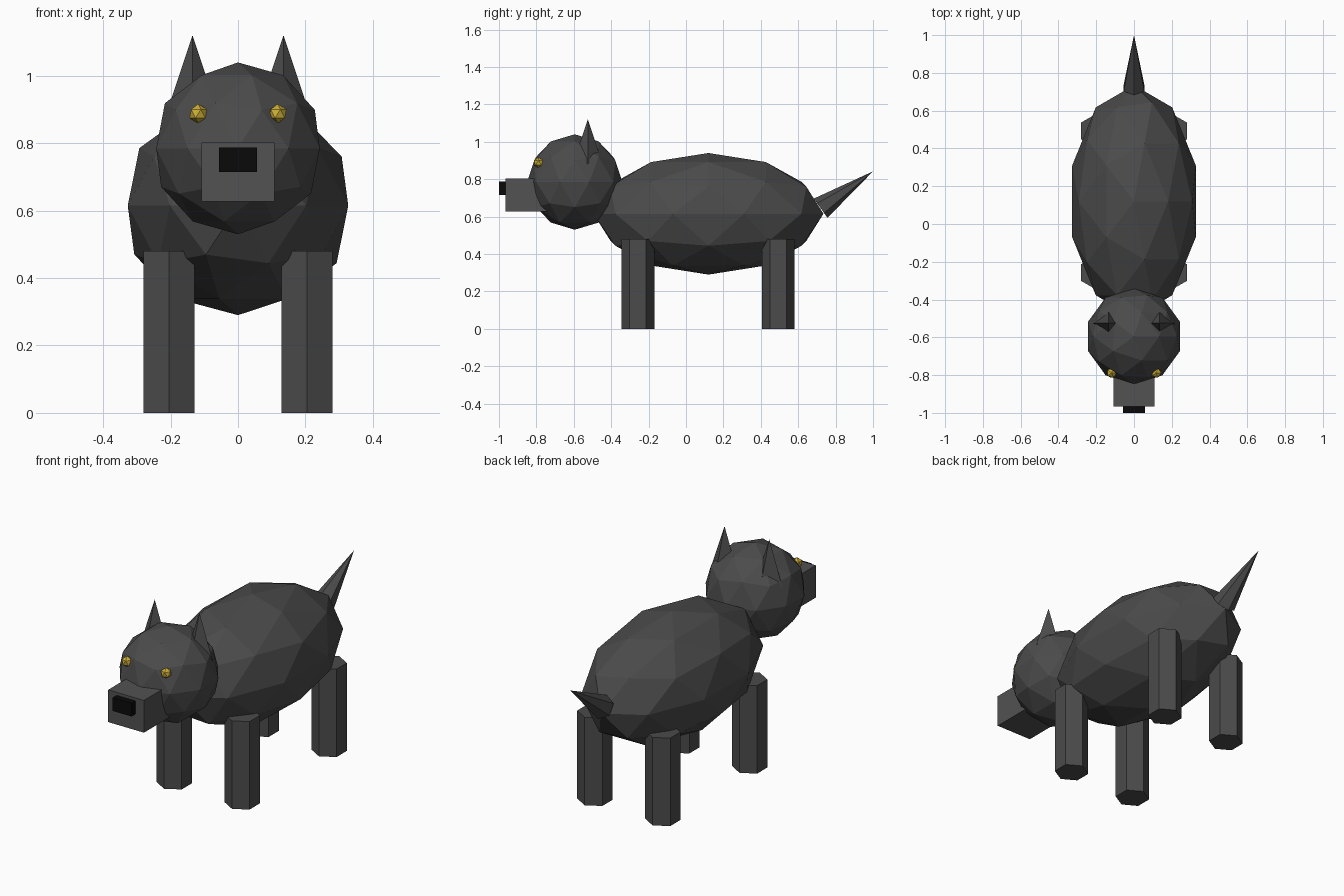
import bpy, math
from mathutils import Vector

if "Cube" in bpy.data.objects:
    bpy.data.objects.remove(bpy.data.objects["Cube"])


def material(name, rgb):
    m = bpy.data.materials.new(name)
    m.diffuse_color = (*rgb, 1)
    m.use_nodes = True
    m.node_tree.nodes["Principled BSDF"].inputs["Base Color"].default_value = m.diffuse_color
    return m


FUR = material("dark_grey_fur", (0.07, 0.07, 0.07))
MUZZLE = material("grey_muzzle", (0.085, 0.085, 0.085))
BLACK = material("black_nose", (0.003, 0.003, 0.003))
GOLD = material("gold_eye", (0.60, 0.42, 0.04))


def finish(name, mat):
    ob = bpy.context.object
    ob.name = name
    ob.data.materials.append(mat)
    return ob


def ball(name, loc, size, mat, detail):
    bpy.ops.mesh.primitive_ico_sphere_add(subdivisions=detail, radius=1, location=loc)
    finish(name, mat).scale = size


def box(name, lo, hi, mat):
    lo, hi = Vector(lo), Vector(hi)
    bpy.ops.mesh.primitive_cube_add(size=1, location=(lo + hi) / 2)
    finish(name, mat).scale = hi - lo


def spike(name, base, tip, radius, sides):
    axis = Vector(tip) - Vector(base)
    bpy.ops.mesh.primitive_cone_add(vertices=sides, radius1=radius, radius2=0,
                                    depth=axis.length,
                                    location=(Vector(base) + Vector(tip)) / 2)
    # all spikes lean only in the y-z plane
    finish(name, FUR).rotation_euler.x = -math.atan2(axis.y, axis.z)


# Body and head
ball("body", (0, 0.12, 0.615), (0.344, 0.615, 0.325), FUR, 2)
ball("head", (0, -0.595, 0.785), (0.255, 0.255, 0.255), FUR, 2)

# Muzzle and nose
box("muzzle", (-0.108, -0.965, 0.627), (0.108, -0.72, 0.803), MUZZLE)
box("nose", (-0.057, -1.0, 0.715), (0.057, -0.93, 0.787), BLACK)

# Tail
spike("tail", (0, 0.72, 0.645), (0, 1.0, 0.842), 0.063, 6)

for side, s in (("left", 1), ("right", -1)):
    # Eyes and ears
    ball(side + "_eye", (s * 0.118, -0.788, 0.888), (0.029,) * 3, GOLD, 1)
    spike(side + "_ear", (s * 0.135, -0.525, 0.88), (s * 0.135, -0.525, 1.12), 0.08, 4)
    # Six-sided legs
    for end, y in (("front", -0.257), ("back", 0.493)):
        bpy.ops.mesh.primitive_cylinder_add(vertices=6, radius=0.0875, depth=0.48,
                                            location=(s * 0.205, y, 0.24))
        finish(f"{end}_{side}_leg", FUR)
